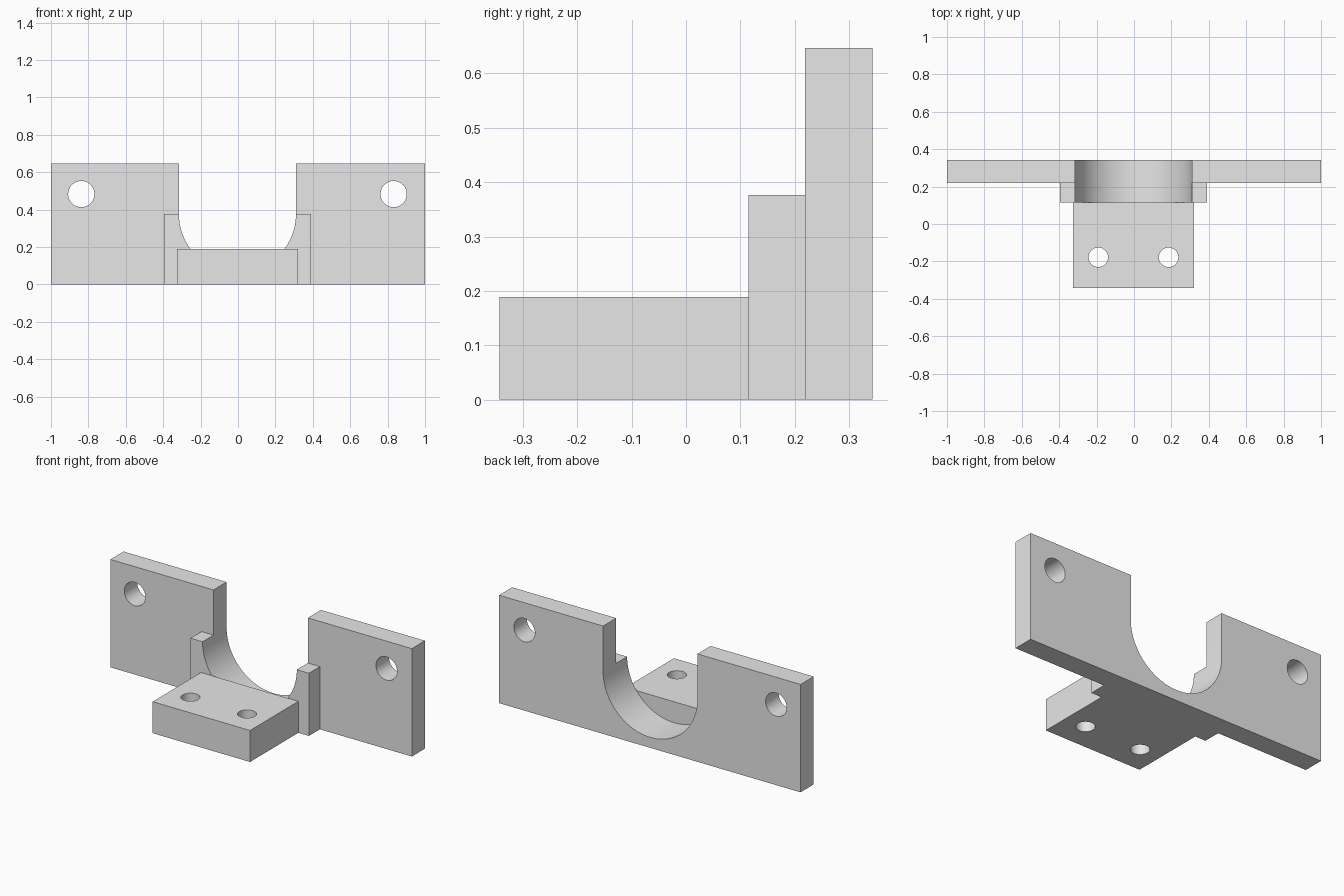
import bpy, math
from mathutils import Vector

cube = bpy.data.objects.get("Cube")
if cube:
    bpy.data.objects.remove(cube, do_unlink=True)

grey = bpy.data.materials.new("plain grey")
grey.use_nodes = True
grey.diffuse_color = (0.8, 0.8, 0.8, 1)
grey.node_tree.nodes["Principled BSDF"].inputs["Base Color"].default_value = (0.8, 0.8, 0.8, 1)

MID = -0.003  # centre line of the saddle, foot and holes


def prism(name, outline, offset):
    """Solid made by sweeping a closed outline along an offset."""
    n = len(outline)
    verts = [Vector(p) for p in outline]
    verts += [p + Vector(offset) for p in verts]
    faces = [tuple(range(n))[::-1], tuple(range(n, 2 * n))]
    faces += [(i, (i + 1) % n, (i + 1) % n + n, i + n) for i in range(n)]
    mesh = bpy.data.meshes.new(name)
    mesh.from_pydata(verts, [], faces)
    mesh.materials.append(grey)
    obj = bpy.data.objects.new(name, mesh)
    bpy.context.collection.objects.link(obj)
    # Make all faces point outwards
    bpy.context.view_layer.objects.active = obj
    bpy.ops.object.mode_set(mode='EDIT')
    bpy.ops.mesh.select_all(action='SELECT')
    bpy.ops.mesh.normals_make_consistent(inside=False)
    bpy.ops.object.mode_set(mode='OBJECT')
    return obj


def box(name, x0, x1, y0, y1, height):
    base = [(x0, y0, 0), (x1, y0, 0), (x1, y1, 0), (x0, y1, 0)]
    return prism(name, base, (0, 0, height))


def circle(radius, start=0.0, sweep=math.tau, steps=48):
    return [(radius * math.cos(start + sweep * i / steps),
             radius * math.sin(start + sweep * i / steps)) for i in range(steps)]


def combine(target, other, operation):
    """Apply a boolean and remove the second solid."""
    mod = target.modifiers.new(operation.lower(), 'BOOLEAN')
    mod.operation = operation
    mod.solver = 'EXACT'
    mod.object = other
    bpy.context.view_layer.objects.active = target
    bpy.ops.object.modifier_apply(modifier=mod.name)
    bpy.data.objects.remove(other, do_unlink=True)


# Wide back plate with the shorter collar block in front of it
bracket = box("saddle_bracket", -1, 1, 0.219, 0.343, 0.647)
collar = box("collar_block", MID - 0.393, MID + 0.393, 0.115, 0.28, 0.376)
combine(bracket, collar, 'UNION')

# U-shaped saddle cut through plate and collar
R, AXIS = 0.313, 0.376
arc = circle(R, math.pi, math.pi, 48) + [(R, 0), (R, 0.5), (-R, 0.5)]
saddle = prism("saddle_cutter", [(MID + x, -0.1, AXIS + z) for x, z in arc], (0, 0.7, 0))
combine(bracket, saddle, 'DIFFERENCE')

# Foot block in front
foot = box("foot_block", MID - 0.323, MID + 0.323, -0.343, 0.115, 0.189)
combine(bracket, foot, 'UNION')

# Paired screw holes: through the plate and down through the foot
for side in (-1, 1):
    plate_hole = prism("plate_hole_cutter",
                       [(MID + side * 0.835 + x, 0.1, 0.483 + z) for x, z in circle(0.07)],
                       (0, 0.4, 0))
    combine(bracket, plate_hole, 'DIFFERENCE')
    foot_hole = prism("foot_hole_cutter",
                      [(MID + side * 0.188 + x, -0.178 + y, -0.1) for x, y in circle(0.052)],
                      (0, 0, 0.5))
    combine(bracket, foot_hole, 'DIFFERENCE')

# Smooth curved walls, crisp edges
bpy.ops.object.select_all(action='DESELECT')
bracket.select_set(True)
bpy.context.view_layer.objects.active = bracket
bpy.ops.object.shade_smooth_by_angle(angle=math.radians(30))
